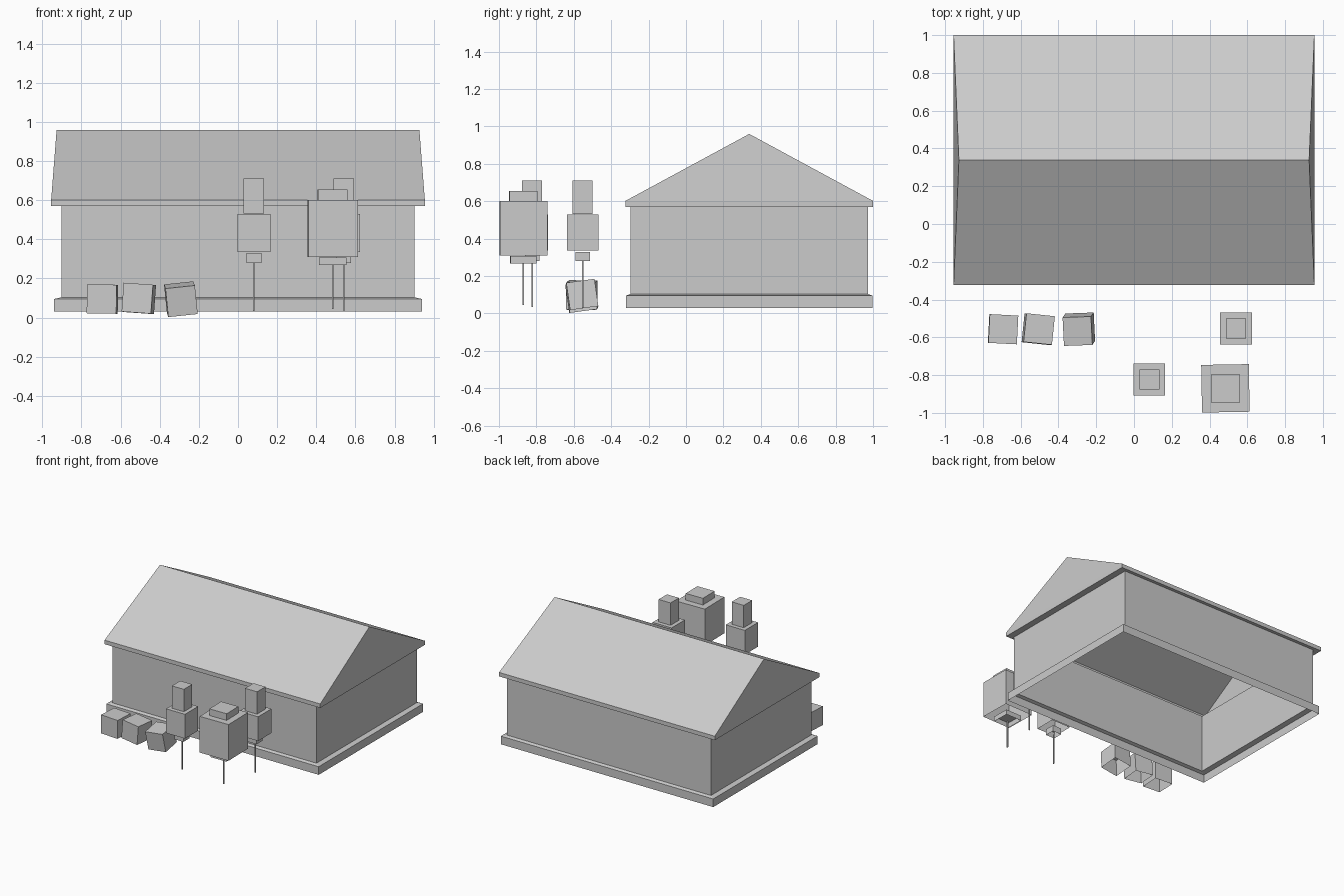
import bpy, bmesh
from math import radians
from mathutils import Matrix

default = bpy.data.objects.get("Cube")
if default:
    bpy.data.objects.remove(default, do_unlink=True)

grey = bpy.data.materials.new("plain_grey")
grey.use_nodes = True
grey.diffuse_color = (0.6, 0.6, 0.6, 1)
grey.node_tree.nodes["Principled BSDF"].inputs["Base Color"].default_value = (0.6, 0.6, 0.6, 1)


def add_object(name, bm, location, rotation=(0, 0, 0)):
    bmesh.ops.recalc_face_normals(bm, faces=bm.faces)
    mesh = bpy.data.meshes.new(name)
    bm.to_mesh(mesh)
    bm.free()
    mesh.materials.append(grey)
    obj = bpy.data.objects.new(name, mesh)
    obj.location = location
    obj.rotation_euler = [radians(a) for a in rotation]
    bpy.context.collection.objects.link(obj)
    return obj


def add_box(name, size, location, rotation=(0, 0, 0), open_bottom=True):
    """Box centred on its location; the underside is usually left open."""
    bm = bmesh.new()
    bmesh.ops.create_cube(bm, size=1, matrix=Matrix.Diagonal((*size, 1)))
    if open_bottom:
        bottom = [f for f in bm.faces if f.normal.z < -0.9]
        bmesh.ops.delete(bm, geom=bottom, context='FACES_ONLY')
    return add_object(name, bm, location, rotation)


def add_house():
    """One open shell: rectangular rings skinned upward, closed by a gable roof."""
    bm = bmesh.new()
    rings = [
        (0.94, 0.66, 0.03), (0.94, 0.66, 0.095),       # plinth
        (0.903, 0.636, 0.104), (0.903, 0.636, 0.57),   # walls
        (0.955, 0.662, 0.57), (0.955, 0.662, 0.602),   # eaves
    ]
    loops = [[bm.verts.new((sx * x, sy * y, z))
              for sx, sy in ((-1, -1), (1, -1), (1, 1), (-1, 1))]
             for x, y, z in rings]
    for low, high in zip(loops, loops[1:]):
        for i in range(4):
            j = (i + 1) % 4
            bm.faces.new((low[i], low[j], high[j], high[i]))
    # Ridge slightly shorter than the eaves, so the gables lean inward
    left, right = [bm.verts.new((x, 0, 0.96)) for x in (-0.927, 0.927)]
    a, b, c, d = loops[-1]
    bm.faces.new((a, b, right, left))
    bm.faces.new((c, d, left, right))
    bm.faces.new((b, c, right))
    bm.faces.new((d, a, left))
    add_object("house", bm, (0, 0.338, 0))


def add_tree(name, x, y, ground, blocks, turn=0):
    """Stacked foliage blocks (part, width, bottom, top) on a thin trunk."""
    for part, width, low, high in blocks:
        add_box(f"{name}_{part}", (width, width, high - low),
                (x, y, (low + high) / 2), (0, 0, turn))
    top = blocks[0][2]
    add_box(f"{name}_trunk", (0.008, 0.008, top - ground),
            (x, y, (top + ground) / 2), open_bottom=False)


add_house()

# Two slim trees and one wide tree
slim = [("lower_foliage", 0.077, 0.28, 0.33),
        ("foliage", 0.168, 0.336, 0.53),
        ("crown", 0.106, 0.531, 0.71)]
wide = [("lower_foliage", 0.14, 0.268, 0.308),
        ("foliage", 0.252, 0.311, 0.601),
        ("crown", 0.151, 0.602, 0.655)]
add_tree("centre_tree", 0.081, -0.823, 0.035, slim)
add_tree("left_tree", 0.54, -0.553, 0.03, slim)
add_tree("wide_tree", 0.484, -0.87, 0.045, wide, turn=1)

# Row of slightly tumbled crates
crates = [(-0.693, 0.095, (0, 1, -3)),
          (-0.507, 0.098, (-1, 4, -6)),
          (-0.292, 0.094, (8, -6, 2))]
for number, (x, z, rotation) in enumerate(crates, 1):
    add_box(f"crate_{number}", (0.151, 0.152, 0.148), (x, -0.557, z), rotation)
